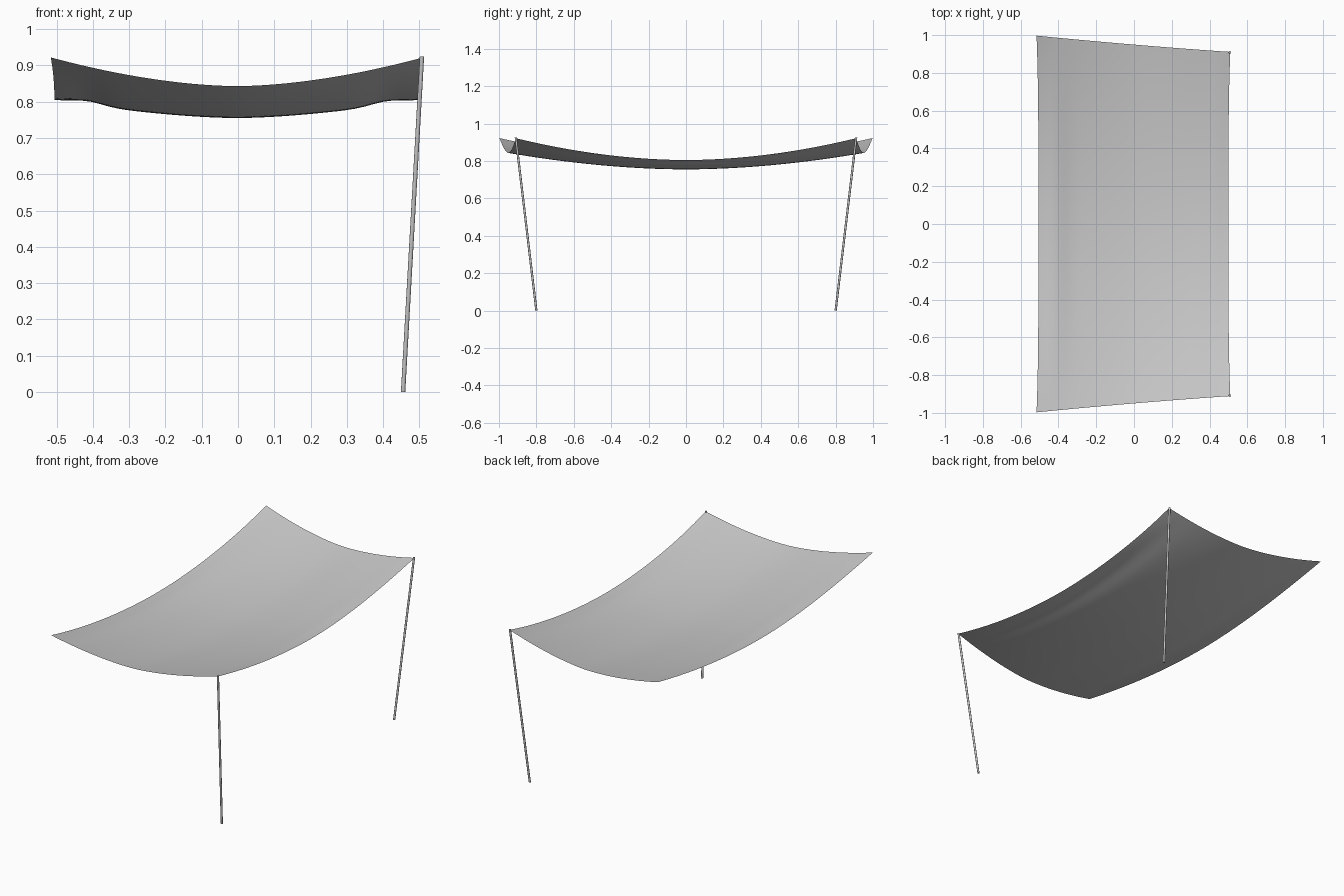
import bpy, bmesh, math
from mathutils import Vector

cube = bpy.data.objects.get("Cube")
if cube:
    bpy.data.objects.remove(cube, do_unlink=True)


def make_material(name, rgb):
    mat = bpy.data.materials.new(name)
    mat.use_nodes = True
    mat.diffuse_color = (*rgb, 1)
    mat.node_tree.nodes["Principled BSDF"].inputs["Base Color"].default_value = (*rgb, 1)
    return mat


grey = make_material("light grey", (0.6, 0.6, 0.6))


def add_object(name, bm, mat):
    mesh = bpy.data.meshes.new(name)
    bm.to_mesh(mesh)
    bm.free()
    mesh.materials.append(mat)
    obj = bpy.data.objects.new(name, mesh)
    bpy.context.collection.objects.link(obj)
    for poly in mesh.polygons:
        poly.use_smooth = True
    return obj


def drape(u, v):
    """Sagging cloth point for u across and v along, both from -1 to 1."""
    au, av = abs(u), abs(v)
    # Side edges bow inward, ends taper toward the poles
    x = 0.503 * u - 0.003 + 0.010 * u * av ** 4
    y = v * (0.95 - 0.043 * u + 0.004 * u * u)
    # Blend of the hanging long and short edges, with a fuller belly
    long_edge = 0.804 + 0.118 * av ** 1.9
    short_edge = 0.843 + 0.079 * au ** 1.75
    z = long_edge + short_edge - 0.922 + 0.03 * (1 - u * u) * (1 - v * v)
    # Soft fold running beside each long edge
    z += 0.011 * math.exp(-((au - 0.82) / 0.12) ** 2) * (1 - v * v)
    return Vector((x, y, z))


# Canopy: a draped sheet
bm = bmesh.new()
bmesh.ops.create_grid(bm, x_segments=40, y_segments=64, size=1)
for vert in bm.verts:
    vert.co = drape(vert.co.x, vert.co.y)
add_object("canopy", bm, grey)

# Poles: leaning outward under the two left corners, ends cut level
for side, name in ((-1, "front_pole"), (1, "back_pole")):
    foot = Vector((0.455, side * 0.80, 0))
    head = Vector((0.507, side * 0.91, 0.925))
    bm = bmesh.new()
    bmesh.ops.create_cone(bm, cap_ends=True, segments=16,
                          radius1=0.006, radius2=0.006, depth=1)
    for vert in bm.verts:
        t = vert.co.z + 0.5
        centre = foot.lerp(head, t)
        vert.co = centre + Vector((vert.co.x, vert.co.y, 0))
    pole = add_object(name, bm, grey)
    bpy.ops.object.select_all(action='DESELECT')
    pole.select_set(True)
    bpy.context.view_layer.objects.active = pole
    bpy.ops.object.shade_smooth_by_angle(angle=math.radians(40))
